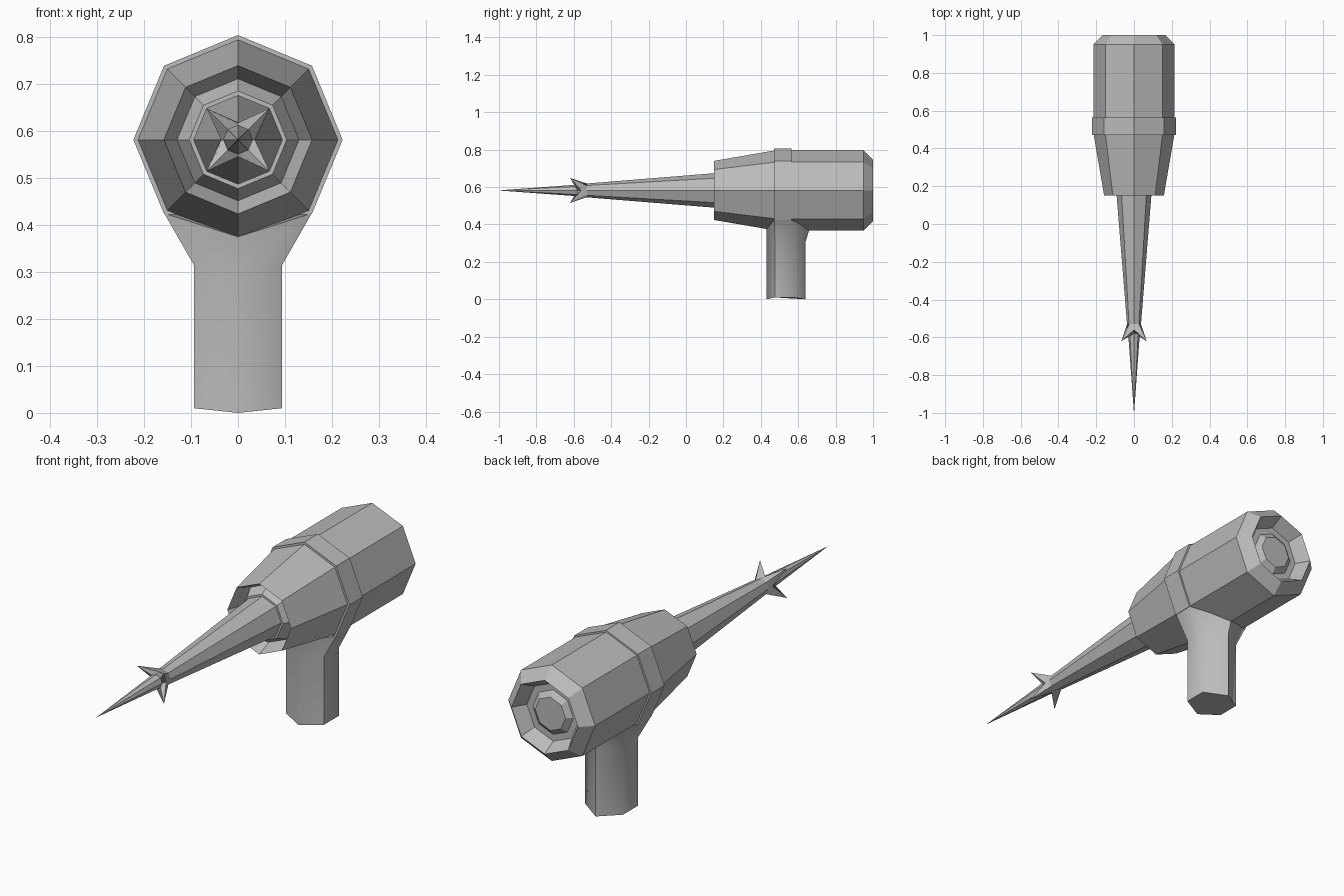
import bpy
import bmesh
from math import sin, cos, pi, radians

cube = bpy.data.objects.get("Cube")
if cube:
    bpy.data.objects.remove(cube, do_unlink=True)

AXIS_Z = 0.582
SIDES = 8

grey = bpy.data.materials.new("plain grey")
grey.use_nodes = True
grey.diffuse_color = (0.5, 0.5, 0.5, 1)
grey.node_tree.nodes["Principled BSDF"].inputs["Base Color"].default_value = (0.5, 0.5, 0.5, 1)


def loft(name, rings, smooth_angle=None):
    """Skin a list of equal-length point rings and cap both ends."""
    bm = bmesh.new()
    loops = [[bm.verts.new(p) for p in ring] for ring in rings]
    for a, b in zip(loops, loops[1:]):
        n = len(a)
        for i in range(n):
            j = (i + 1) % n
            bm.faces.new((a[i], a[j], b[j], b[i]))
    bm.faces.new(loops[0])
    bm.faces.new(loops[-1])
    bmesh.ops.remove_doubles(bm, verts=bm.verts, dist=0.00001)
    bmesh.ops.recalc_face_normals(bm, faces=bm.faces)
    mesh = bpy.data.meshes.new(name)
    bm.to_mesh(mesh)
    bm.free()
    mesh.materials.append(grey)
    obj = bpy.data.objects.new(name, mesh)
    bpy.context.collection.objects.link(obj)
    if smooth_angle:
        bpy.ops.object.select_all(action="DESELECT")
        obj.select_set(True)
        bpy.context.view_layer.objects.active = obj
        bpy.ops.object.shade_smooth_by_angle(angle=radians(smooth_angle))
    return obj


def octagon(r, y, r_odd=None, y_odd=None):
    """Ring around the barrel axis; odd corners may differ from even ones."""
    pts = []
    for i in range(SIDES):
        odd = i % 2 and r_odd is not None
        rad, yy = (r_odd, y_odd) if odd else (r, y)
        a = 2 * pi * i / SIDES
        pts.append((rad * cos(a), yy, AXIS_Z + rad * sin(a)))
    return pts


# Barrel: recessed muzzle, tapered front, raised band, rear drum, dished back
profile = [
    (0.08, 0.17), (0.104, 0.17), (0.13, 0.22), (0.158, 0.15),
    (0.213, 0.47), (0.223, 0.47), (0.223, 0.565), (0.215, 0.565),
    (0.215, 0.95), (0.165, 1.0), (0.13, 0.94), (0.10, 0.94),
    (0.075, 0.96),
]
loft("barrel", [octagon(r, y) for r, y in profile])

# Spear: tapered shaft, four forward barbs on the diagonal corners, sharp tip
spear = [
    octagon(0.10, 0.21),
    octagon(0.092, 0.15),
    octagon(0.037, -0.53),
    octagon(0.036, -0.56, 0.095, -0.62),
    octagon(0.031, -0.58),
    octagon(0.0004, -1.0),
]
loft("spear", spear)


# Handle: six-sided grip flaring up into the band
def hexagon(half, front, side_front, side_back, back, z_mid, z_side):
    return [
        (0, front, z_mid), (half, side_front, z_side), (half, side_back, z_side),
        (0, back, z_mid), (-half, side_back, z_side), (-half, side_front, z_side),
    ]


loft("handle", [
    hexagon(0.094, 0.43, 0.475, 0.58, 0.64, 0.0, 0.01),
    hexagon(0.094, 0.43, 0.475, 0.58, 0.64, 0.31, 0.315),
    hexagon(0.157, 0.43, 0.472, 0.565, 0.66, 0.375, 0.425),
], smooth_angle=60)
